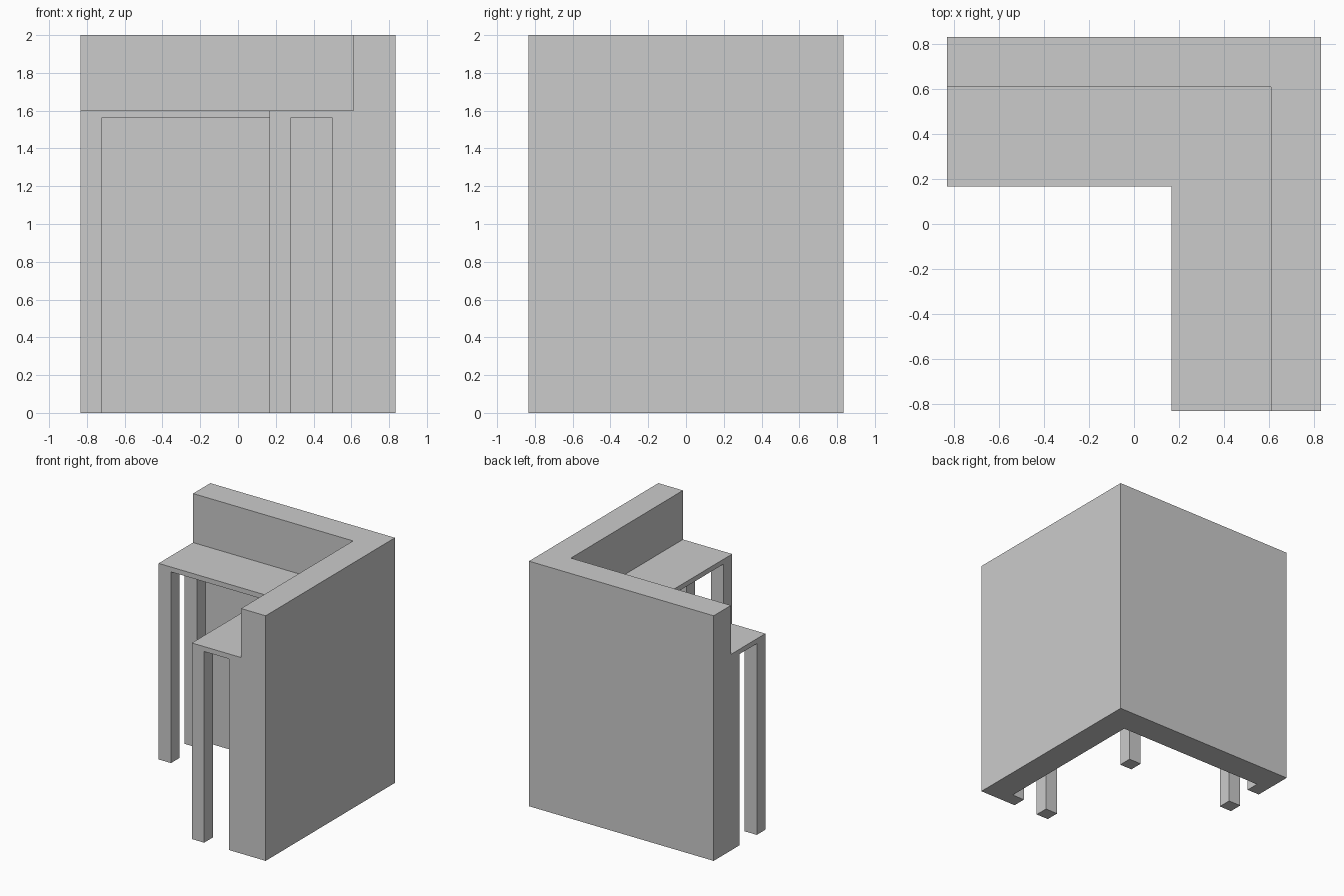
import bpy
import bmesh

if "Cube" in bpy.data.objects:
    bpy.data.objects.remove(bpy.data.objects["Cube"])

E = 5 / 6        # outer half width
INNER = 1 / 6    # front edge of the seat
BACK = 11 / 18   # inner face of the backrest wall
LEG = 1 / 9      # leg thickness
SEAT_Z, SEAT_T, TOP = 1.6, 0.04, 2.0


def prism(name, outline, z0, z1):
    """Extrude a counter-clockwise xy outline from z0 to z1."""
    bm = bmesh.new()
    face = bm.faces.new([bm.verts.new((x, y, z0)) for x, y in outline])
    ext = bmesh.ops.extrude_face_region(bm, geom=[face], use_keep_orig=True)
    verts = [v for v in ext["geom"] if isinstance(v, bmesh.types.BMVert)]
    bmesh.ops.translate(bm, verts=verts, vec=(0, 0, z1 - z0))
    bmesh.ops.recalc_face_normals(bm, faces=bm.faces)
    mesh = bpy.data.meshes.new(name)
    bm.to_mesh(mesh)
    bm.free()
    obj = bpy.data.objects.new(name, mesh)
    bpy.context.collection.objects.link(obj)
    return obj


def corner(inner, outer):
    """L outline running along the +y and +x sides."""
    return [(-E, inner), (inner, inner), (inner, -E),
            (outer, -E), (outer, outer), (-E, outer)]


def leg(name, x, y):
    """Square leg with its low corner at x, y."""
    prism(name, [(x, y), (x + LEG, y), (x + LEG, y + LEG), (x, y + LEG)],
          0, SEAT_Z - SEAT_T)


# Backrest wall reaching the floor, and the thin corner seat
prism("backrest_wall", corner(BACK, E), 0, TOP)
prism("seat", corner(INNER, BACK), SEAT_Z - SEAT_T, SEAT_Z)

# Legs: inner corner, then a front and a rear leg at each open end
leg("corner_leg", INNER, INNER)
for label, pos in (("front_leg", INNER), ("rear_leg", BACK - LEG)):
    leg("left_end_" + label, -E, pos)
    leg("right_end_" + label, pos, -E)
